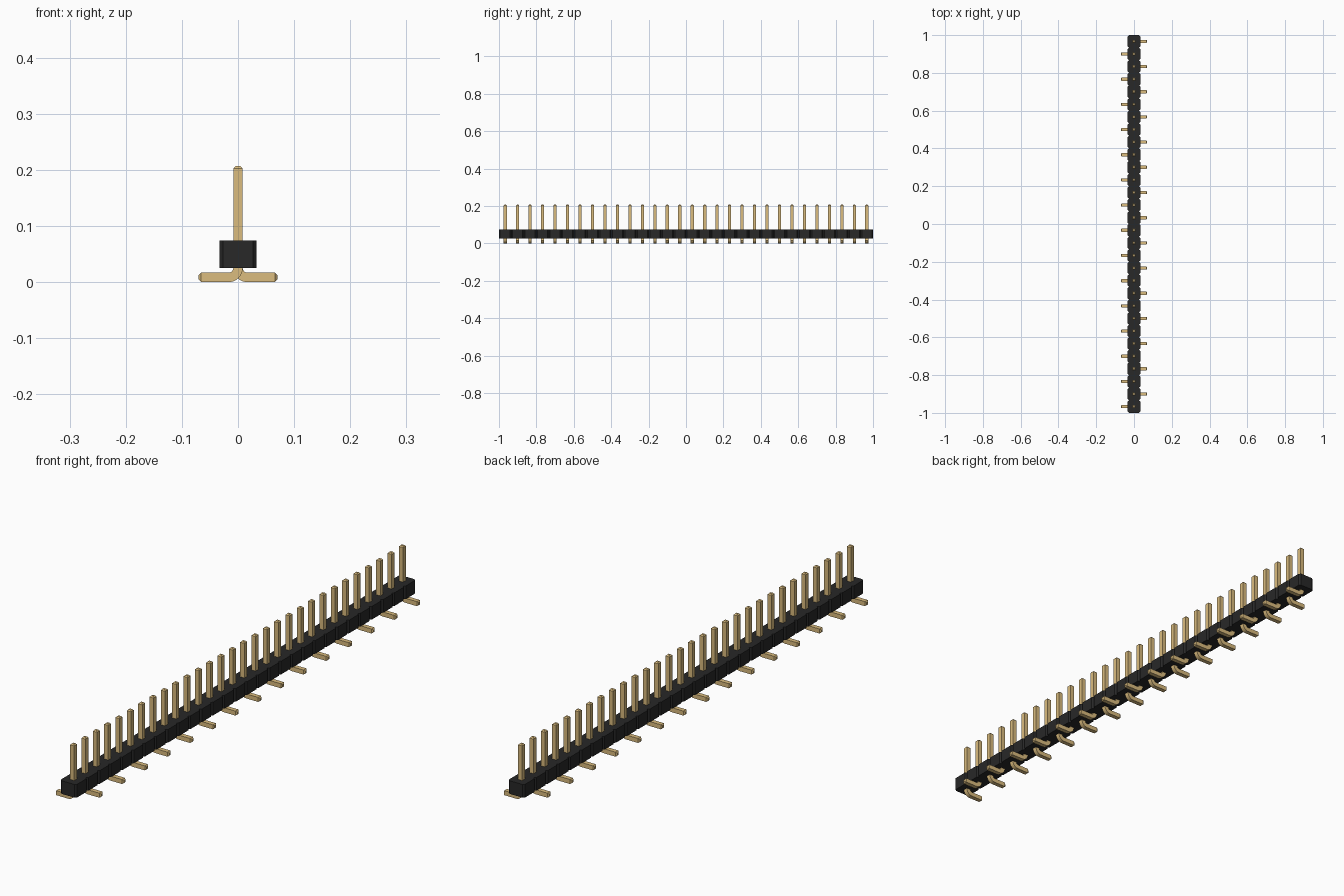
import bpy
import bmesh
from math import sin, cos, pi
from mathutils import Vector

COUNT = 30
PITCH = 2 / COUNT
HALF = PITCH / 2
CHAMFER = PITCH / 10
BODY_BOTTOM, BODY_TOP = 0.025, 0.074
PIN = 0.0084          # half the pin thickness
TIP = PIN / 2         # chamfer at pin ends
PIN_TOP = 0.207
FOOT_END = 0.07
BEND = 0.0166         # centreline bend radius

cube = bpy.data.objects.get("Cube")
if cube:
    bpy.data.objects.remove(cube, do_unlink=True)


def make_material(name, rgb):
    mat = bpy.data.materials.new(name)
    mat.use_nodes = True
    mat.diffuse_color = (*rgb, 1)
    mat.node_tree.nodes["Principled BSDF"].inputs["Base Color"].default_value = (*rgb, 1)
    return mat


def add_object(name, mesh):
    obj = bpy.data.objects.new(name, mesh)
    bpy.context.collection.objects.link(obj)
    return obj


def finish_mesh(name, bm, mat):
    bmesh.ops.recalc_face_normals(bm, faces=bm.faces)
    mesh = bpy.data.meshes.new(name)
    bm.to_mesh(mesh)
    bm.free()
    mesh.materials.append(mat)
    return mesh


black = make_material("black plastic", (0.021, 0.021, 0.021))
gold = make_material("gold pin", (0.708, 0.504, 0.21))

# Housing: notched outline, extruded upward
side = []
for i in range(COUNT):
    y = -1 + i * PITCH
    side += [(HALF - CHAMFER, y), (HALF, y + CHAMFER), (HALF, y + PITCH - CHAMFER)]
side.append((HALF - CHAMFER, 1))
outline = side + [(-x, y) for x, y in reversed(side)]

bm = bmesh.new()
base = bm.faces.new([bm.verts.new((x, y, BODY_BOTTOM)) for x, y in outline])
top = bmesh.ops.extrude_face_region(bm, geom=[base], use_keep_orig=True)["geom"]
bmesh.ops.translate(bm, vec=(0, 0, BODY_TOP - BODY_BOTTOM),
                    verts=[v for v in top if isinstance(v, bmesh.types.BMVert)])
add_object("housing", finish_mesh("housing", bm, black))

# Pin: square section swept down the post, round the bend and along the foot
sections = [(0, PIN_TOP, 0, PIN - TIP), (0, PIN_TOP - TIP, 0, PIN)]
for k in range(9):
    a = k / 8 * pi / 2
    sections.append((BEND * (1 - cos(a)), PIN + BEND * (1 - sin(a)), a, PIN))
sections += [(FOOT_END - TIP, PIN, pi / 2, PIN), (FOOT_END, PIN, pi / 2, PIN - TIP)]

bm = bmesh.new()
rings = []
for x, z, a, w in sections:
    across = Vector((cos(a), 0, sin(a))) * w
    depth = Vector((0, w, 0))
    centre = Vector((x, 0, z))
    rings.append([bm.verts.new(centre + across * s + depth * t)
                  for s, t in ((-1, -1), (1, -1), (1, 1), (-1, 1))])
for r0, r1 in zip(rings, rings[1:]):
    for j in range(4):
        n = (j + 1) % 4
        bm.faces.new((r0[j], r0[n], r1[n], r1[j]))
bm.faces.new(rings[0])
bm.faces.new(rings[-1])
pin_mesh = finish_mesh("pin", bm, gold)

# Row of pins, feet alternating left and right
for i in range(COUNT):
    pin = add_object(f"pin_{i + 1}", pin_mesh)
    pin.location.y = -1 + (i + 0.5) * PITCH
    if i % 2 == 0:
        pin.rotation_euler.z = pi

# Smooth the bend, keep square edges sharp
bpy.ops.object.select_all(action='DESELECT')
bpy.context.view_layer.objects.active = pin
pin.select_set(True)
bpy.ops.object.shade_smooth_by_angle(angle=pi / 6)
